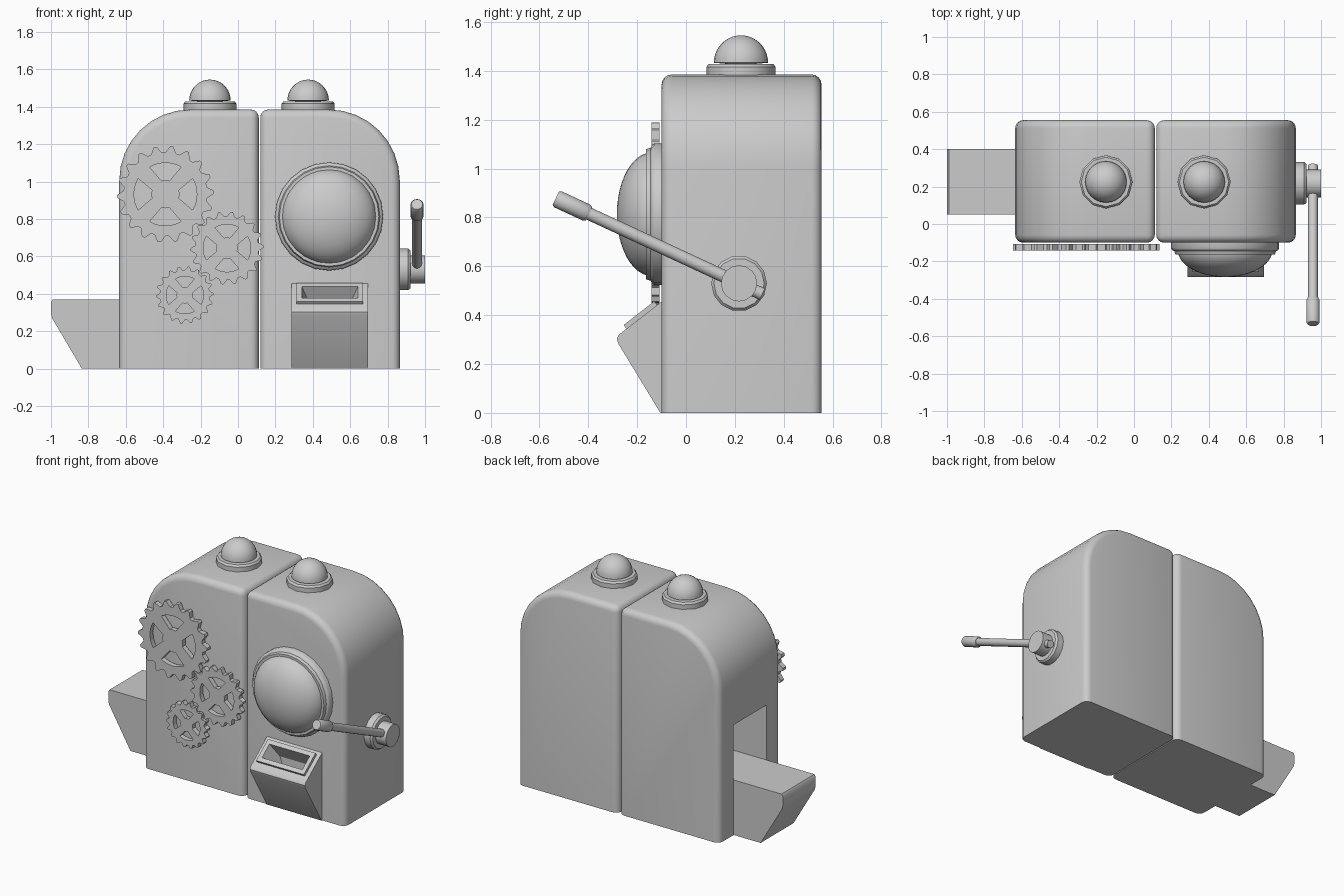
import bpy, bmesh, math
from mathutils import Vector, Matrix

if "Cube" in bpy.data.objects:
    bpy.data.objects.remove(bpy.data.objects["Cube"])


def finish(name, bm, smooth=35):
    bmesh.ops.recalc_face_normals(bm, faces=bm.faces)
    me = bpy.data.meshes.new(name)
    bm.to_mesh(me)
    bm.free()
    ob = bpy.data.objects.new(name, me)
    bpy.context.collection.objects.link(ob)
    bpy.ops.object.select_all(action='DESELECT')
    ob.select_set(True)
    bpy.context.view_layer.objects.active = ob
    if smooth:
        bpy.ops.object.shade_smooth_by_angle(angle=math.radians(smooth))
    return ob


def prism(points, offset):
    """Closed outline of 3D points, extruded by offset."""
    bm = bmesh.new()
    f = bm.faces.new([bm.verts.new(p) for p in points])
    r = bmesh.ops.extrude_face_region(bm, geom=[f])
    bmesh.ops.translate(bm, vec=offset, verts=[v for v in r['geom'] if isinstance(v, bmesh.types.BMVert)])
    bmesh.ops.recalc_face_normals(bm, faces=bm.faces)
    return bm


def lathe(name, profile, sides, loc, axis, smooth=35):
    """Turn (radius, height) pairs around an axis."""
    bm = bmesh.new()
    vs = [bm.verts.new((r, 0, h)) for r, h in profile]
    edges = [bm.edges.new(p) for p in zip(vs, vs[1:])]
    bmesh.ops.spin(bm, geom=vs + edges, axis=(0, 0, 1), cent=(0, 0, 0),
                   angle=2 * math.pi, steps=sides, use_merge=True)
    bmesh.ops.remove_doubles(bm, verts=bm.verts, dist=1e-5)
    rot = Vector(axis).to_track_quat('Z', 'Y').to_matrix().to_4x4()
    bmesh.ops.transform(bm, matrix=Matrix.Translation(loc) @ rot, verts=bm.verts)
    return finish(name, bm, smooth)


def dome(r, h, base, n=10):
    arc = [(r * math.cos(math.pi / 2 * i / n), base + h * math.sin(math.pi / 2 * i / n)) for i in range(n)]
    return arc + [(0, base + h)]


def cut(ob, cutter):
    cutter.hide_render = True
    m = ob.modifiers.new("cut", 'BOOLEAN')
    m.object, m.operation, m.solver = cutter, 'DIFFERENCE', 'EXACT'
    bpy.ops.object.select_all(action='DESELECT')
    ob.select_set(True)
    bpy.context.view_layer.objects.active = ob
    bpy.ops.object.modifier_apply(modifier=m.name)


# Two cabinet halves, each with one large rounded outer top corner
def cabinet(name, inner, outer):
    s = 1 if outer > inner else -1
    R, top = 0.38, 1.385
    pts = [(inner, -0.1, -0.3), (inner, -0.1, top)]
    for i in range(9):
        a = math.pi / 2 * (1 - i / 8)
        pts.append((outer - s * R + s * R * math.cos(a), -0.1, top - R + R * math.sin(a)))
    pts.append((outer, -0.1, -0.3))
    bm = prism(pts, (0, 0.655, 0))
    edges = [e for e in bm.edges if e.calc_face_angle(0) > math.radians(30)]
    bmesh.ops.bevel(bm, geom=edges, offset=0.042, segments=4, profile=0.5, affect='EDGES')
    r = bmesh.ops.bisect_plane(bm, geom=bm.verts[:] + bm.edges[:] + bm.faces[:],
                               plane_co=(0, 0, 0), plane_no=(0, 0, 1), clear_inner=True)
    bmesh.ops.holes_fill(bm, edges=[e for e in bm.edges if e.is_boundary], sides=0)
    return finish(name, bm)


left = cabinet("cabinet_left", 0.111, -0.635)
cabinet("cabinet_right", 0.119, 0.865)

# Opening above the side tray
opening = finish("opening_cutter", prism(
    [(-0.8, 0.05, 0.37), (-0.8, 0.40, 0.37), (-0.8, 0.40, 0.74), (-0.8, 0.05, 0.74)], (0.55, 0, 0)), 0)
cut(left, opening)
bpy.data.objects.remove(opening)

# Side tray
tray = [(-0.62, 0), (-0.835, 0), (-0.993, 0.268), (-1, 0.295), (-1, 0.355), (-0.99, 0.37), (-0.62, 0.37)]
finish("side_tray", prism([(x, 0.05, z) for x, z in tray], (0, 0.35, 0)))

# Lamps on the roof
for side, x in (("left", -0.15), ("right", 0.375)):
    lathe("lamp_base_" + side, [(0, 0), (0.142, 0), (0.142, 0.038), (0.132, 0.05), (0, 0.05)],
          12, (x, 0.225, 1.378), (0, 0, 1))
    lathe("lamp_dome_" + side, [(0, 0)] + dome(0.111, 0.112, 0.01), 24, (x, 0.225, 1.423), (0, 0, 1))

# Round window with ring
win = (0.487, -0.09, 0.813)
lathe("window_ring", [(0, 0), (0.289, 0), (0.289, 0.04), (0.283, 0.05), (0.272, 0.055), (0.266, 0.073),
                      (0.25, 0.073), (0.25, 0.05), (0, 0.05)], 24, win, (0, -1, 0))
lathe("window_dome", [(0, 0.03)] + dome(0.253, 0.143, 0.05, 12), 32, win, (0, -1, 0))


# Gears with four windows each
def gear(name, x, z, R, teeth=18):
    n = teeth * 4
    bm = bmesh.new()
    rings = [[], [], [], []]
    for i in range(n):
        off = (i + 9) % 18 - 9
        a = 2 * math.pi * i / n
        sq = off * 0.55 if abs(off) <= 6 else math.copysign(3.3 + (abs(off) - 6) * 1.9, off)
        b = a + 2 * math.pi * (sq - off) / n
        tip = i % 4 in (0, 1)
        shift = (0.012 if i % 4 == 0 else -0.012) if tip else 0
        for ring, r, t in ((0, R if tip else R * 0.87, a + shift), (1, R * 0.65, a), (2, R * 0.29, b)):
            rings[ring].append(bm.verts.new((x + r * math.cos(t), -0.108, z + r * math.sin(t))))
    for i in range(n):
        j = (i + 1) % n
        mid = (i + 9) % 18 - 9 + 0.5
        for k in (0, 1):
            if k == 0 or abs(mid) > 6:
                bm.faces.new((rings[k][i], rings[k][j], rings[k + 1][j], rings[k + 1][i]))
    bm.faces.new(rings[2])
    r = bmesh.ops.extrude_face_region(bm, geom=bm.faces[:])
    bmesh.ops.translate(bm, vec=(0, -0.033, 0), verts=[v for v in r['geom'] if isinstance(v, bmesh.types.BMVert)])
    finish(name, bm, 25)


gear("gear_large", -0.388, 0.932, 0.258)
gear("gear_medium", -0.059, 0.644, 0.195)
gear("gear_small", -0.284, 0.393, 0.153)

# Front chute: wedge with a framed slot in its sloping top
wedge = [(-0.08, 0), (-0.105, 0), (-0.278, 0.285), (-0.283, 0.303), (-0.275, 0.32), (-0.10, 0.455), (-0.08, 0.455)]
chute = finish("chute", prism([(0.286, y, z) for y, z in wedge], (0.41, 0, 0)))
along, normal = Vector((0, 0.789, 0.614)), Vector((0, -0.614, 0.789))
mid = Vector((0.491, -0.193, 0.408))


def slab(name, rows):
    """Box or funnel on the slope: rows of (half width, half length, height)."""
    bm = bmesh.new()
    loops = [[bm.verts.new(mid + Vector((sx * w, 0, 0)) + along * sy * l + normal * h)
              for sx, sy in ((-1, -1), (1, -1), (1, 1), (-1, 1))] for w, l, h in rows]
    bm.faces.new(loops[0])
    bm.faces.new(loops[-1])
    for a, b in zip(loops, loops[1:]):
        for i in range(4):
            bm.faces.new((a[i], a[i - 1], b[i - 1], b[i]))
    return finish(name, bm, 0)


frame = slab("slot_frame", [(0.177, 0.079, -0.04), (0.177, 0.079, 0)])
funnel = slab("slot_cutter", [(0.154, 0.052, 0.02), (0.15, 0.05, 0), (0.09, 0.03, -0.15)])
cut(frame, funnel)
cut(chute, funnel)
bpy.data.objects.remove(funnel)

# Lever on the right side
piv = Vector((0.85, 0.217, 0.53))
lathe("lever_boss", [(0, 0), (0.114, 0), (0.114, 0.06), (0.103, 0.072), (0, 0.072)], 14, piv, (1, 0, 0))
lathe("lever_hub", [(0, 0), (0.074, 0), (0.074, 0.08), (0, 0.08)], 16, piv + Vector((0.07, 0, 0)), (1, 0, 0))
arm = Vector((0, -0.907, 0.421))
start = Vector((0.957, 0.217, 0.53)) - arm * 0.105
lathe("lever_rod", [(0, 0), (0.026, 0), (0.026, 0.85), (0, 0.85)], 12, start, arm)
lathe("lever_grip", [(0, 0), (0.03, 0), (0.036, 0.012), (0.036, 0.14), (0.03, 0.15), (0, 0.15)],
      12, start + arm * 0.782, arm)
